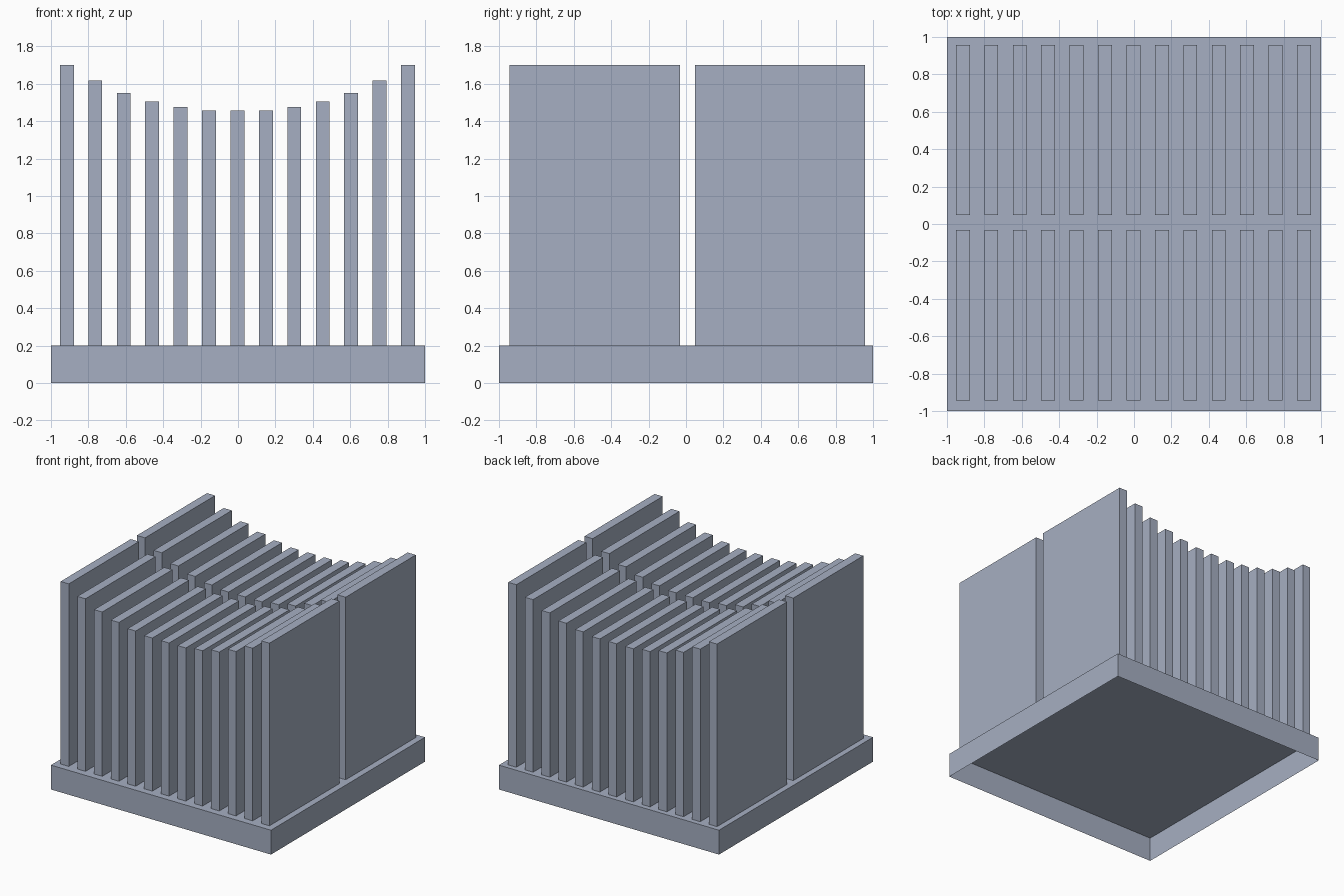
import bpy
import bmesh

cube = bpy.data.objects.get("Cube")
if cube:
    bpy.data.objects.remove(cube, do_unlink=True)

# One blue-grey metal
metal = bpy.data.materials.new("blue_grey_metal")
metal.use_nodes = True
COLOUR = (0.38, 0.43, 0.54, 1.0)
metal.diffuse_color = COLOUR
metal.node_tree.nodes["Principled BSDF"].inputs["Base Color"].default_value = COLOUR


def open_box(name, low, high):
    """Box between two corners, without its underside."""
    bm = bmesh.new()
    bmesh.ops.create_cube(bm, size=1)
    for v in bm.verts:
        v.co = [h if c > 0 else l for c, l, h in zip(v.co, low, high)]
    bm.normal_update()
    bottom = [f for f in bm.faces if f.normal.z < -0.5]
    bmesh.ops.delete(bm, geom=bottom, context="FACES")
    mesh = bpy.data.meshes.new(name)
    bm.to_mesh(mesh)
    bm.free()
    mesh.materials.append(metal)
    obj = bpy.data.objects.new(name, mesh)
    bpy.context.collection.objects.link(obj)
    return obj


# Base: shallow tray turned upside down, hollow below
BASE_TOP = 0.2
open_box("base", (-1, -1, 0), (1, 1, BASE_TOP))

# Fins: two rows, tops dipping towards the middle
FIN_WIDTH, SPACING, OFFSET = 0.074, 0.152, -0.003
TOPS = [1.458, 1.458, 1.475, 1.505, 1.55, 1.618, 1.7]  # middle to outside
ROWS = {"front": (-0.943, -0.033), "back": (0.047, 0.957)}

for row, (y0, y1) in ROWS.items():
    for i in range(-6, 7):
        x = OFFSET + i * SPACING
        open_box(f"{row}_fin_{i + 7}",
                 (x - FIN_WIDTH / 2, y0, BASE_TOP),
                 (x + FIN_WIDTH / 2, y1, TOPS[abs(i)]))
